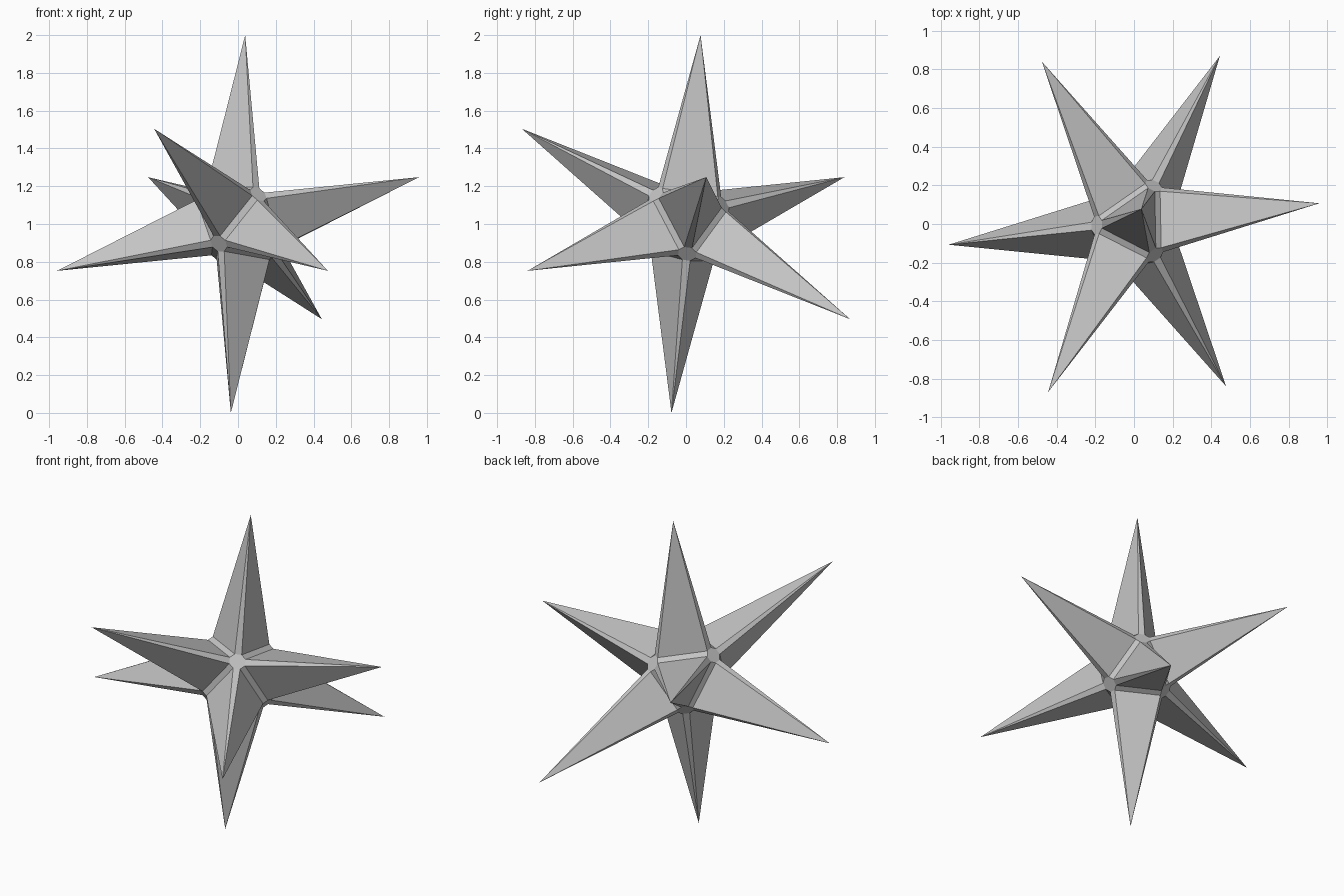
import bpy
import bmesh
from itertools import product
from mathutils import Vector

default = bpy.data.objects.get("Cube")
if default:
    bpy.data.objects.remove(default, do_unlink=True)

# Tilted frame: every spike tip is a sum of these three axes, each plus or minus
AXES = (Vector((-0.46, -0.015, 0.376)),
        Vector((0.241, 0.473, 0.248)),
        Vector((0.257, -0.381, 0.376)))
CENTRE = Vector((0, 0, 1))

# Core sizes along the frame: hub distance, hub half width, strip half width
FAR, HUB, STRIP = 0.42, 0.078, 0.03

bm = bmesh.new()
known = {}


def vert(local):
    """Shared vertex at frame coordinates."""
    key = tuple(round(c, 4) for c in local)
    if key not in known:
        known[key] = bm.verts.new(CENTRE + sum((a * c for a, c in zip(AXES, key)), Vector()))
    return known[key]


def on_axes(i, first, second, third):
    """Frame coordinates with values placed from axis i onwards, cyclically."""
    local = [0, 0, 0]
    for step, value in enumerate((first, second, third)):
        local[(i + step) % 3] = value
    return local


# Eight spikes: six-sided cones with alternating wide and narrow sides
ring = [(FAR, HUB, STRIP), (HUB, FAR, STRIP), (STRIP, FAR, HUB),
        (STRIP, HUB, FAR), (HUB, STRIP, FAR), (FAR, STRIP, HUB)]
for signs in product((1, -1), repeat=3):
    tip = vert(signs)
    base = [vert([s * c for s, c in zip(signs, point)]) for point in ring]
    for k in range(6):
        bm.faces.new((base[k], base[(k + 1) % 6], tip))

# Twelve narrow strips in the valleys between neighbouring spikes
for i in range(3):
    for s, t in product((1, -1), repeat=2):
        bm.faces.new([vert(on_axes(i, s * p, t * q, r)) for p, q, r in
                      ((FAR, HUB, STRIP), (HUB, FAR, STRIP),
                       (HUB, FAR, -STRIP), (FAR, HUB, -STRIP))])

# Six small octagonal hubs where four spikes meet
octagon = [(HUB, STRIP), (STRIP, HUB), (-STRIP, HUB), (-HUB, STRIP),
           (-HUB, -STRIP), (-STRIP, -HUB), (STRIP, -HUB), (HUB, -STRIP)]
for i in range(3):
    for s in (1, -1):
        bm.faces.new([vert(on_axes(i, s * FAR, p, q)) for p, q in octagon])

bmesh.ops.recalc_face_normals(bm, faces=bm.faces[:])
mesh = bpy.data.meshes.new("spiked_star")
bm.to_mesh(mesh)
bm.free()

# Plain grey
grey = bpy.data.materials.new("grey")
grey.use_nodes = True
colour = (0.55, 0.55, 0.55, 1)
grey.diffuse_color = colour
grey.node_tree.nodes["Principled BSDF"].inputs["Base Color"].default_value = colour
mesh.materials.append(grey)

star = bpy.data.objects.new("spiked_star", mesh)
bpy.context.scene.collection.objects.link(star)
